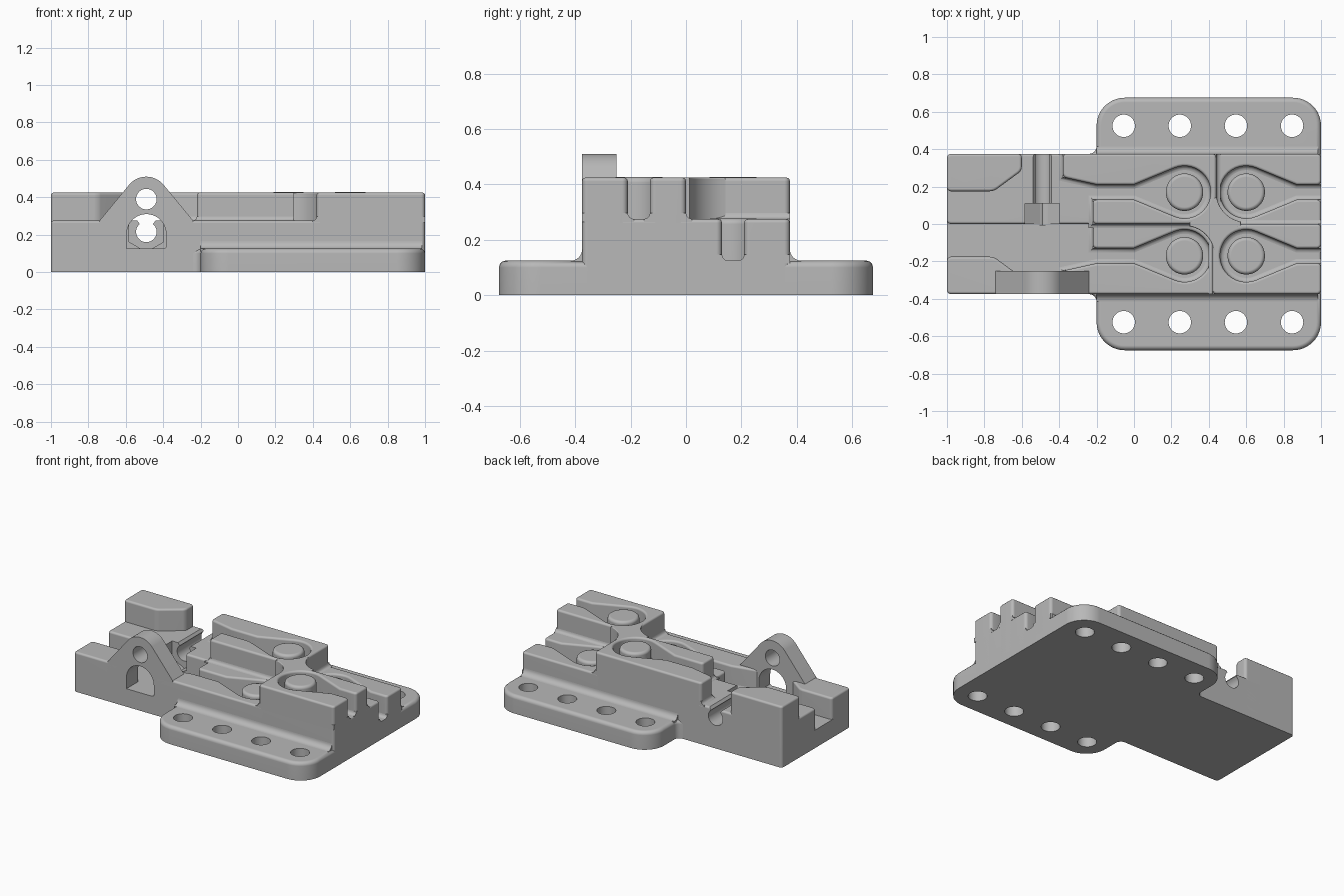
import bpy, bmesh
from math import cos, sin, radians, degrees, acos, atan2, hypot

cube = bpy.data.objects.get("Cube")
if cube:
    bpy.data.objects.remove(cube, do_unlink=True)

grey = bpy.data.materials.new("plain_grey")
grey.use_nodes = True
tone = (0.48, 0.48, 0.48, 1)
grey.diffuse_color = tone
grey.node_tree.nodes["Principled BSDF"].inputs["Base Color"].default_value = tone

LOW, MID, HIGH, SUNK = 0.125, 0.275, 0.425, 0.05
HALF, RIM = 0.375, 0.014
POST_L, POST_R, LANE = 0.27, 0.6, 0.17
BOLT_X = -0.49
parts = []


def arc(cx, cy, r, start, end, steps=12):
    angles = [radians(start + (end - start) * i / steps) for i in range(steps + 1)]
    return [(cx + r * cos(a), cy + r * sin(a)) for a in angles]


def loft(rings):
    """Closed mesh through a stack of matching rings of points."""
    bm = bmesh.new()
    loops = [[bm.verts.new(p) for p in ring] for ring in rings]
    bm.faces.new(loops[0])
    bm.faces.new(loops[-1])
    n = len(loops[0])
    for lower, upper in zip(loops, loops[1:]):
        for i in range(n):
            j = (i + 1) % n
            bm.faces.new((lower[i], lower[j], upper[j], upper[i]))
    bmesh.ops.recalc_face_normals(bm, faces=bm.faces)
    return bm


def finish(name, bm):
    bmesh.ops.recalc_face_normals(bm, faces=bm.faces)
    mesh = bpy.data.meshes.new(name)
    bm.to_mesh(mesh)
    bm.free()
    mesh.materials.append(grey)
    obj = bpy.data.objects.new(name, mesh)
    bpy.context.collection.objects.link(obj)
    parts.append(obj)
    return obj


def prism(name, outline, a, b, axis="z", rim=0.0, corner=0.0):
    """Extrude an outline from a to b, rounding its side corners and far rim."""
    place = {"z": lambda u, v, t: (u, v, t),
             "y": lambda u, v, t: (u, t, v),
             "x": lambda u, v, t: (t, u, v)}[axis]
    bm = loft([[place(u, v, t) for u, v in outline] for t in (a, b)])
    k = "xyz".index(axis)
    if corner:
        sides = [e for e in bm.edges
                 if abs(e.verts[0].co[k] - e.verts[1].co[k]) > abs(b - a) / 2
                 and e.calc_face_angle(0) > radians(25)]
        bmesh.ops.bevel(bm, geom=sides, offset=corner, segments=3,
                        profile=0.5, affect="EDGES", clamp_overlap=False)
    if rim:
        edges = [e for e in bm.edges if all(abs(v.co[k] - b) < 1e-5 for v in e.verts)]
        bmesh.ops.bevel(bm, geom=edges, offset=rim, segments=3,
                        profile=0.5, affect="EDGES", clamp_overlap=False)
    return finish(name, bm)


def grow(outline, d):
    """Offset a counter-clockwise outline outward, kept within the body."""
    out = []
    for i, (x, y) in enumerate(outline):
        px, py = outline[i - 1]
        qx, qy = outline[(i + 1) % len(outline)]
        l1, l2 = hypot(x - px, y - py), hypot(qx - x, qy - y)
        n1 = ((y - py) / l1, (px - x) / l1)
        n2 = ((qy - y) / l2, (x - qx) / l2)
        s = d / (1 + n1[0] * n2[0] + n1[1] * n2[1])
        gx, gy = x + s * (n1[0] + n2[0]), y + s * (n1[1] + n2[1])
        out.append((min(1, max(-1, gx)), min(HALF, max(-HALF, gy))))
    return out


def fillet(name, outline, floor, r=0.022):
    """Concave fillet where a wall meets its channel floor."""
    n = len(outline)
    area = sum(outline[i - 1][0] * outline[i][1] - outline[i][0] * outline[i - 1][1]
               for i in range(n))
    if area < 0:
        outline = outline[::-1]
    steps = [(r, floor - 0.01)] + arc(r, floor + r, r, 270, 180, 4)
    finish(name, loft([[(x, y, z) for x, y in grow(outline, d)] for d, z in steps]))


def cut(targets, cutter):
    for obj in targets:
        mod = obj.modifiers.new("cut", "BOOLEAN")
        mod.operation, mod.solver, mod.object = "DIFFERENCE", "EXACT", cutter
        bpy.context.view_layer.objects.active = obj
        bpy.ops.object.modifier_apply(modifier=mod.name)
    parts.remove(cutter)
    bpy.data.objects.remove(cutter, do_unlink=True)


def rect(x0, x1, y0, y1):
    return [(x0, y0), (x1, y0), (x1, y1), (x0, y1)]


def flip(points, side):
    return [(x, y * side) for x, y in points]


def tangent(cx, cy, r, x, y):
    """Angles from the centre to an outside point, and on to the tangent."""
    dx, dy = x - cx, y - cy
    return degrees(atan2(dy, dx)), degrees(acos(r / hypot(dx, dy)))


def channel_wall(left, seam, inner):
    """Wall wrapped around one keyhole-shaped channel."""
    top, bottom = LANE + 0.04, LANE - 0.04
    if left:
        d, t = tangent(POST_L, LANE, 0.14, 0, top)
        loop = arc(POST_L, LANE, 0.14, d - t, t - d, 24)
        return ([(-0.38, HALF), (-0.38, 0.25), (-0.2, top), (0, top)] + loop
                + [(0, bottom), (-0.22, bottom), (-0.22, inner),
                   (seam, inner), (seam, HALF)])
    d, t = tangent(POST_R, LANE, 0.14, 0.87, top)
    loop = arc(POST_R, LANE, 0.14, d + t, 360 - d - t, 24)
    return ([(1, HALF), (1, top), (0.87, top)] + loop
            + [(0.87, bottom), (1, bottom), (1, inner),
               (seam, inner), (seam, HALF)])


# Base and the two full-height floor slabs
base = prism("base", rect(-1, 1, -HALF, HALF), 0, LOW, corner=0.02)
back_slab = prism("back_slab", rect(-1, 0.43, 0, HALF), SUNK, MID, rim=RIM, corner=0.02)
prism("front_slab", rect(0.43, 1, -HALF, 0), SUNK, MID, rim=RIM, corner=0.02)

# Channel walls, end blocks and round posts
end_block = [(-1, HALF), (-1, 0.175), (-0.75, 0.175), (-0.6, 0.285), (-0.6, HALF)]
for side, word in ((1, "back"), (-1, "front")):
    back = side > 0
    left_top, right_top = (HIGH, MID) if back else (MID, HIGH)
    walls = {"left": (channel_wall(True, 0.44 if back else 0.49, 0 if back else -0.05),
                      left_top, POST_L),
             "right": (channel_wall(False, 0.39 if back else 0.42, -0.05 if back else 0),
                       right_top, POST_R)}
    for hand, (wall, top, post_x) in walls.items():
        outline = flip(wall, side)
        prism(f"{word}_{hand}_channel_wall", outline, SUNK, top, rim=RIM, corner=0.02)
        fillet(f"{word}_{hand}_channel_fillet", outline, top - 0.15)
        prism(f"{word}_{hand}_post", arc(post_x, LANE * side, 0.1, 0, 352.5, 47),
              SUNK, top + 0.002, rim=0.02)
    prism(word + "_end_block", flip(end_block, side), SUNK, left_top,
          rim=RIM, corner=0.02)

# Curved bridge joining the high walls at the middle
r = 0.16
bridge = (arc(POST_R, LANE, r, 260, 190) + arc(POST_L, LANE, r, -10, -80)
          + arc(POST_L, -LANE, r, 80, 10) + arc(POST_R, -LANE, r, 170, 100))
prism("centre_bridge", bridge, SUNK, HIGH, rim=0.006)

# Mounting flanges with four holes each, and their coves
flange_shape = ([(-0.24, 0.3)] + arc(-0.24, HALF + 0.04, 0.04, -90, 0, 6)
                + arc(-0.05, 0.525, 0.15, 180, 90) + arc(0.85, 0.525, 0.15, 90, 0)
                + [(1, 0.3)])
cove_shape = [(0.36, 0.11), (0.415, 0.11)] + arc(0.415, 0.165, 0.04, 270, 180, 8) + [(0.36, 0.165)]
for side, word in ((1, "back"), (-1, "front")):
    flange = prism(word + "_flange", flip(flange_shape, side), 0, LOW, rim=0.025)
    prism(word + "_cove", [(y * side, z) for y, z in cove_shape], -0.2, 0.985, axis="x")
    for i in range(4):
        ring = arc(-0.055 + 0.3 * i, 0.525 * side, 0.06, 0, 350, 35)
        cut([flange], prism("hole_cutter", ring, -0.1, 0.3))

# Bolt groove and nut seat sunk in the back slab
groove = arc(BOLT_X, 0.215, 0.055, 130, 410, 28) + [(BOLT_X + 0.06, 0.29), (BOLT_X - 0.06, 0.29)]
cut([back_slab], prism("groove_cutter", groove, 0.05, 0.5, axis="y"))
nut = arc(BOLT_X, 0.215, 0.107, 210, 330, 2) + [(BOLT_X + 0.0927, 0.35), (BOLT_X - 0.0927, 0.35)]
cut([back_slab, base], prism("nut_cutter", nut, -0.005, 0.11, axis="y"))

# Front lug with an arch below and a pivot hole above
d, t = tangent(BOLT_X, 0.39, 0.12, BOLT_X - 0.25, MID)
peak = d % 360 - t
lug_shape = ([(BOLT_X - 0.25, SUNK), (BOLT_X - 0.25, MID)]
             + arc(BOLT_X, 0.39, 0.12, peak, 180 - peak, 16)
             + [(BOLT_X + 0.25, MID), (BOLT_X + 0.25, SUNK), (BOLT_X + 0.105, SUNK)]
             + arc(BOLT_X, 0.205, 0.105, 0, 180, 20) + [(BOLT_X - 0.105, SUNK)])
lug = prism("front_lug", lug_shape, -HALF, -0.25, axis="y")
pivot = arc(BOLT_X, 0.39, 0.055, 0, 350, 35)
cut([lug], prism("pivot_cutter", pivot, -0.5, -0.1, axis="y"))

# Smooth curves while the flat faces stay flat
bpy.ops.object.select_all(action="DESELECT")
for obj in parts:
    obj.select_set(True)
bpy.context.view_layer.objects.active = base
bpy.ops.object.shade_smooth_by_angle(angle=radians(35))
for obj in parts:
    obj.modifiers.new("even_normals", "WEIGHTED_NORMAL").keep_sharp = True
